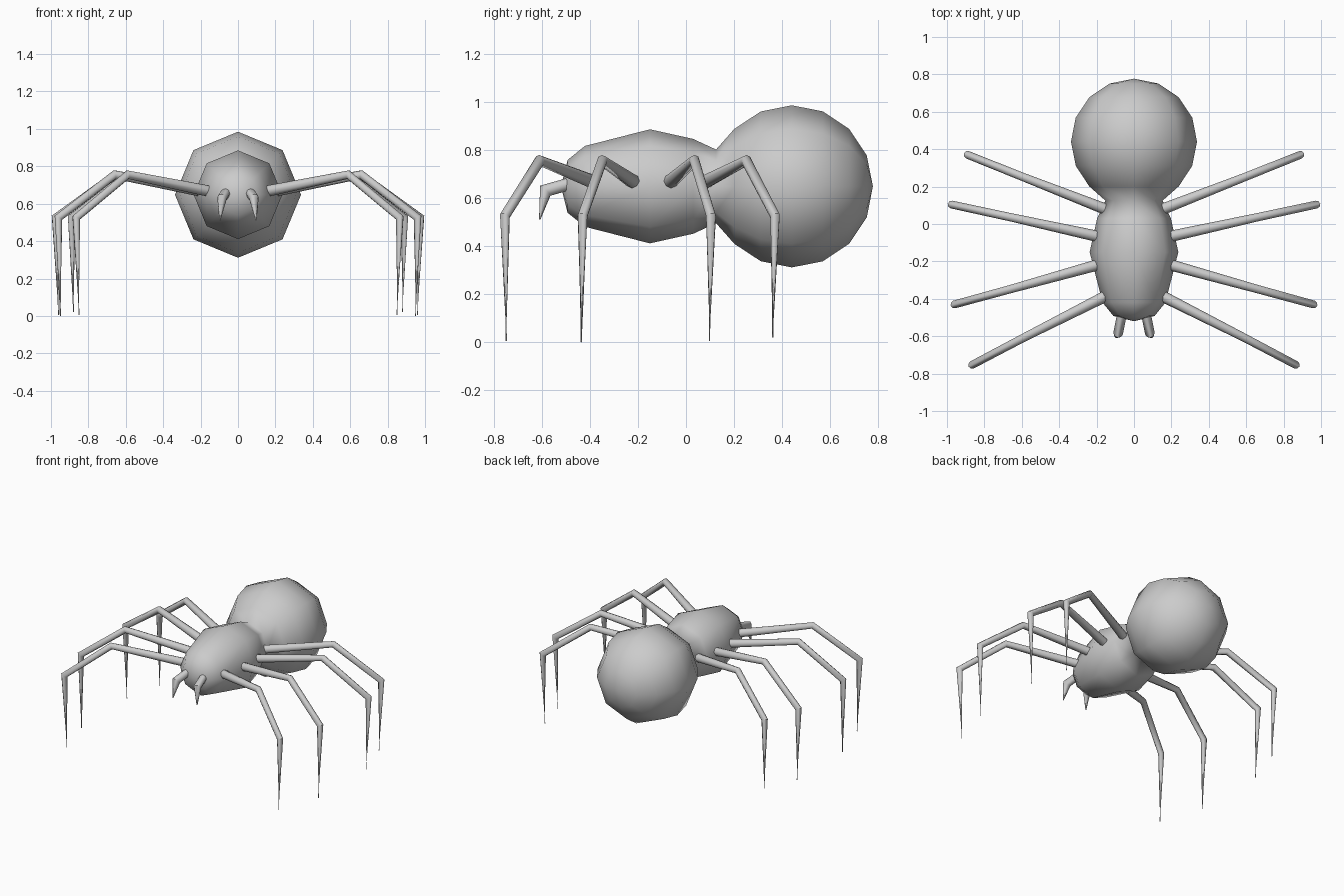
import bpy, bmesh, math
from mathutils import Vector

if "Cube" in bpy.data.objects:
    bpy.data.objects.remove(bpy.data.objects["Cube"])

grey = bpy.data.materials.new("plain grey")
grey.diffuse_color = (0.6, 0.6, 0.6, 1)
grey.use_nodes = True
grey.node_tree.nodes["Principled BSDF"].inputs["Base Color"].default_value = grey.diffuse_color


def finish(name, bm, angle):
    bmesh.ops.recalc_face_normals(bm, faces=bm.faces)
    me = bpy.data.meshes.new(name)
    bm.to_mesh(me)
    bm.free()
    me.materials.append(grey)
    ob = bpy.data.objects.new(name, me)
    bpy.context.collection.objects.link(ob)
    bpy.ops.object.select_all(action='DESELECT')
    ob.select_set(True)
    bpy.context.view_layer.objects.active = ob
    bpy.ops.object.shade_smooth_by_angle(angle=math.radians(angle))


def sweep(name, points, radii, sides=8, angle=50, level=False):
    """Tube through points with mitred bends; level=True keeps rings square to y."""
    pts = [Vector(p) for p in points]
    bm = bmesh.new()
    rings = []
    for i, (p, r) in enumerate(zip(pts, radii)):
        a = (pts[i] - pts[i - 1]).normalized() if i else Vector()
        b = (pts[i + 1] - pts[i]).normalized() if i < len(pts) - 1 else Vector()
        t = Vector((0, 1, 0)) if level else (a + b).normalized()
        # bend axis is horizontal, so the second axis carries the mitre stretch
        u = t.cross(Vector((0, 0, 1))).normalized()
        v = u.cross(t).normalized()
        stretch = 1 / max(0.6, t.dot(b if i == 0 else a))
        if level:
            stretch = 1
        ring = []
        for k in range(sides):
            w = math.tau * k / sides
            ring.append(bm.verts.new(p + u * r * math.cos(w) + v * r * stretch * math.sin(w)))
        rings.append(ring)
    for lo, hi in zip(rings, rings[1:]):
        for k in range(sides):
            n = (k + 1) % sides
            bm.faces.new((lo[k], lo[n], hi[n], hi[k]))
    bm.faces.new(rings[0])
    bm.faces.new(rings[-1])
    if level:
        bmesh.ops.remove_doubles(bm, verts=bm.verts, dist=0.0005)
    finish(name, bm, angle)


# body: eight-sided turned form, thorax flowing into a round abdomen
Z = 0.648
profile = [(-0.52, 0.0001), (-0.492, 0.11), (-0.42, 0.168), (-0.15, 0.237),
           (0.03, 0.197), (0.125, 0.153)]
for i in range(3, 9):
    w = math.pi * i / 8
    profile.append((0.44 - 0.337 * math.cos(w), max(0.0001, 0.337 * math.sin(w))))
profile.insert(6, (0.201, 0.239))
profile.pop(7) if abs(profile[7][0] - 0.201) < 0.01 else None
sweep("body", [(0, y, Z) for y, r in profile], [r for y, r in profile],
      angle=180, level=True)

# legs: root, knee, ankle, tip for the right side
legs = [
    ("front_leg", (0.16, -0.39, 0.668), (0.59, -0.608, 0.755), (0.865, -0.753, 0.525), (0.85, -0.747, 0.005)),
    ("second_leg", (0.20, -0.22, 0.668), (0.66, -0.348, 0.755), (0.96, -0.43, 0.525), (0.95, -0.435, 0.0)),
    ("third_leg", (0.20, -0.065, 0.668), (0.655, 0.035, 0.755), (0.975, 0.104, 0.525), (0.96, 0.098, 0.005)),
    ("rear_leg", (0.16, 0.082, 0.668), (0.59, 0.25, 0.755), (0.89, 0.37, 0.525), (0.88, 0.36, 0.02)),
]
# fangs: base, bend, tip
fang = [(0.06, -0.46, 0.665), (0.085, -0.585, 0.63), (0.097, -0.608, 0.51)]

for side, s in (("right", 1), ("left", -1)):
    flip = lambda p: (p[0] * s, p[1], p[2])
    for name, *pts in legs:
        sweep(f"{name}_{side}", [flip(p) for p in pts], [0.03, 0.022, 0.021, 0.003])
    sweep(f"fang_{side}", [flip(p) for p in fang], [0.026, 0.026, 0.003])
